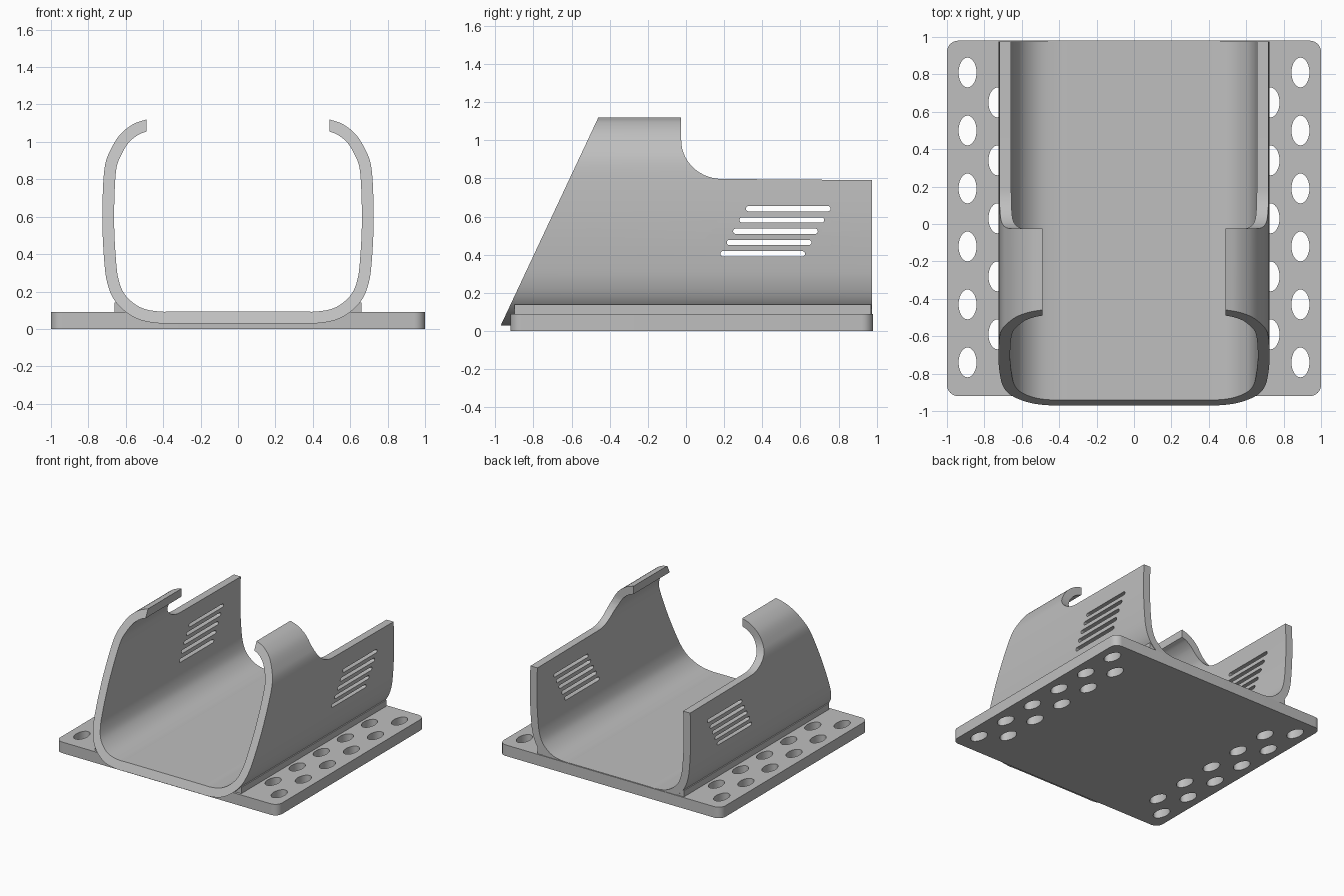
import bpy, bmesh
from math import sin, cos, pi, radians
from mathutils import Vector

if "Cube" in bpy.data.objects:
    bpy.data.objects.remove(bpy.data.objects["Cube"])

grey = bpy.data.materials.new("light_grey")
grey.use_nodes = True
colour = (0.52, 0.52, 0.52, 1)
grey.diffuse_color = colour
grey.node_tree.nodes["Principled BSDF"].inputs["Base Color"].default_value = colour

PLACE = {
    "x": lambda a, b, t: (t, a, b),
    "y": lambda a, b, t: (a, t, b),
    "z": lambda a, b, t: (a, b, t),
}


def prism(name, loops, axis, lo, hi):
    """Extrude one or more closed outlines along an axis."""
    bm = bmesh.new()
    for pts in loops:
        ends = [[bm.verts.new(PLACE[axis](a, b, t)) for a, b in pts] for t in (lo, hi)]
        bm.faces.new(ends[0])
        bm.faces.new(reversed(ends[1]))
        n = len(pts)
        for i in range(n):
            j = (i + 1) % n
            bm.faces.new((ends[0][j], ends[0][i], ends[1][i], ends[1][j]))
    bmesh.ops.recalc_face_normals(bm, faces=bm.faces)
    mesh = bpy.data.meshes.new(name)
    bm.to_mesh(mesh)
    bm.free()
    obj = bpy.data.objects.new(name, mesh)
    bpy.context.collection.objects.link(obj)
    mesh.materials.append(grey)
    return obj


def carve(obj, cutter, operation):
    """Apply a boolean and discard the cutter."""
    mod = obj.modifiers.new("carve", "BOOLEAN")
    mod.object, mod.operation, mod.solver = cutter, operation, "EXACT"
    graph = bpy.context.evaluated_depsgraph_get()
    mesh = bpy.data.meshes.new_from_object(obj.evaluated_get(graph))
    obj.modifiers.clear()
    obj.data = mesh
    bpy.data.objects.remove(cutter)


def arc(cx, cy, rx, ry, start, end, n):
    return [(cx + rx * cos(start + (end - start) * i / n),
             cy + ry * sin(start + (end - start) * i / n)) for i in range(n + 1)]


def smooth_path(points, steps=5):
    """Catmull-Rom curve through the points."""
    p = [Vector(q) for q in points]
    p = [2 * p[0] - p[1]] + p + [2 * p[-1] - p[-2]]
    out = []
    for a, b, c, d in zip(p, p[1:], p[2:], p[3:]):
        for i in range(steps):
            t = i / steps
            out.append(0.5 * (2 * b + (c - a) * t + (2 * a - 5 * b + 4 * c - d) * t * t
                              + (3 * b - a - 3 * c + d) * t ** 3))
    return out + [p[-2]]


# Cradle cross-section, right half from the floor up to the hooked top
half = [(0, 0.03), (0.32, 0.03), (0.42, 0.03), (0.52, 0.047), (0.60, 0.09),
        (0.665, 0.16), (0.70, 0.25), (0.715, 0.36), (0.725, 0.55), (0.722, 0.75),
        (0.71, 0.88), (0.68, 0.96), (0.63, 1.04), (0.56, 1.095), (0.49, 1.12)]
outline = smooth_path([(-x, z) for x, z in reversed(half[1:])] + half)
HOOK = 0.49


def inset(distance):
    """Section moved inward, trimmed at the vertical hook ends."""
    pts = []
    for i, p in enumerate(outline):
        d = (outline[min(i + 1, len(outline) - 1)] - outline[max(i - 1, 0)]).normalized()
        q = p + Vector((-d.y, d.x)) * distance
        if q.y > 0.9:
            q.x = max(q.x, HOOK) if q.x > 0 else min(q.x, -HOOK)
        pts.append(tuple(q))
    return pts


WALL, LIP = 0.063, 0.108
FRONT_LOW, FRONT_HIGH = (-0.985, 0), (-0.45, 1.14)

# Curved cradle shell, trimmed to its side silhouette
shell = prism("cradle_shell", [inset(0) + inset(WALL)[::-1]], "y", -1.2, 0.975)
side = [FRONT_LOW, (1.1, 0), (1.1, 0.79), (0.19, 0.797)]
side += arc(0.19, 1.0, 0.215, 0.203, 1.5 * pi, pi, 14)[1:]
side += [(-0.025, 1.14), FRONT_HIGH]
carve(shell, prism("side_cutter", [side], "x", -1.3, 1.3), "INTERSECT")

# Five staggered vent slots through both walls
slots = []
for i in range(5):
    y, z, r = 0.18 + 0.0335 * i, 0.405 + 0.059 * i, 0.014
    slots.append(arc(y + 0.43, z, r, r, -pi / 2, pi / 2, 8)
                 + arc(y + r, z, r, r, pi / 2, 1.5 * pi, 8))
carve(shell, prism("slot_cutter", slots, "x", -1.3, 1.3), "DIFFERENCE")

# Thicker sloping lip inside the front opening
lip = prism("front_lip", [inset(WALL) + inset(LIP)[::-1]], "y", -1.2, 0.5)
slab = [FRONT_LOW, (FRONT_LOW[0] + 0.045, 0), (FRONT_HIGH[0] + 0.045, FRONT_HIGH[1]), FRONT_HIGH]
carve(lip, prism("lip_cutter", [slab], "x", -1.3, 1.3), "INTERSECT")

# Base plate with rounded corners
R = 0.06
corners = [(1 - R, 0.98 - R), (R - 1, 0.98 - R), (R - 1, R - 0.92), (1 - R, R - 0.92)]
plate = []
for i, (x, y) in enumerate(corners):
    plate += arc(x, y, R, R, i * pi / 2, (i + 1) * pi / 2, 8)
base = prism("base_plate", [plate], "z", 0, 0.09)

# Two staggered rows of oval holes along each side
holes = []
for s in (-1, 1):
    for x, first, count in ((0.89, 0.81, 6), (0.73, 0.65, 5)):
        holes += [arc(s * x, first - 0.31 * i, 0.048, 0.08, 0, 2 * pi, 28)[:-1]
                  for i in range(count)]
carve(base, prism("hole_cutter", holes, "z", -0.2, 0.3), "DIFFERENCE")

# Support rails under the curved corners
rails = []
for s, label in ((1, "left"), (-1, "right")):
    section = [(s * 0.56, 0.08), (s * 0.66, 0.08), (s * 0.66, 0.14), (s * 0.635, 0.14)]
    rails.append(prism(label + "_support_rail", [section], "y", -0.9, 0.97))

# Smooth curved surfaces, crisp edges
bpy.ops.object.select_all(action="DESELECT")
for obj in [shell, lip, base] + rails:
    obj.data.materials.clear()
    obj.data.materials.append(grey)
    obj.data.polygons.foreach_set("material_index", [0] * len(obj.data.polygons))
    obj.select_set(True)
bpy.context.view_layer.objects.active = shell
bpy.ops.object.shade_smooth_by_angle(angle=radians(30))
